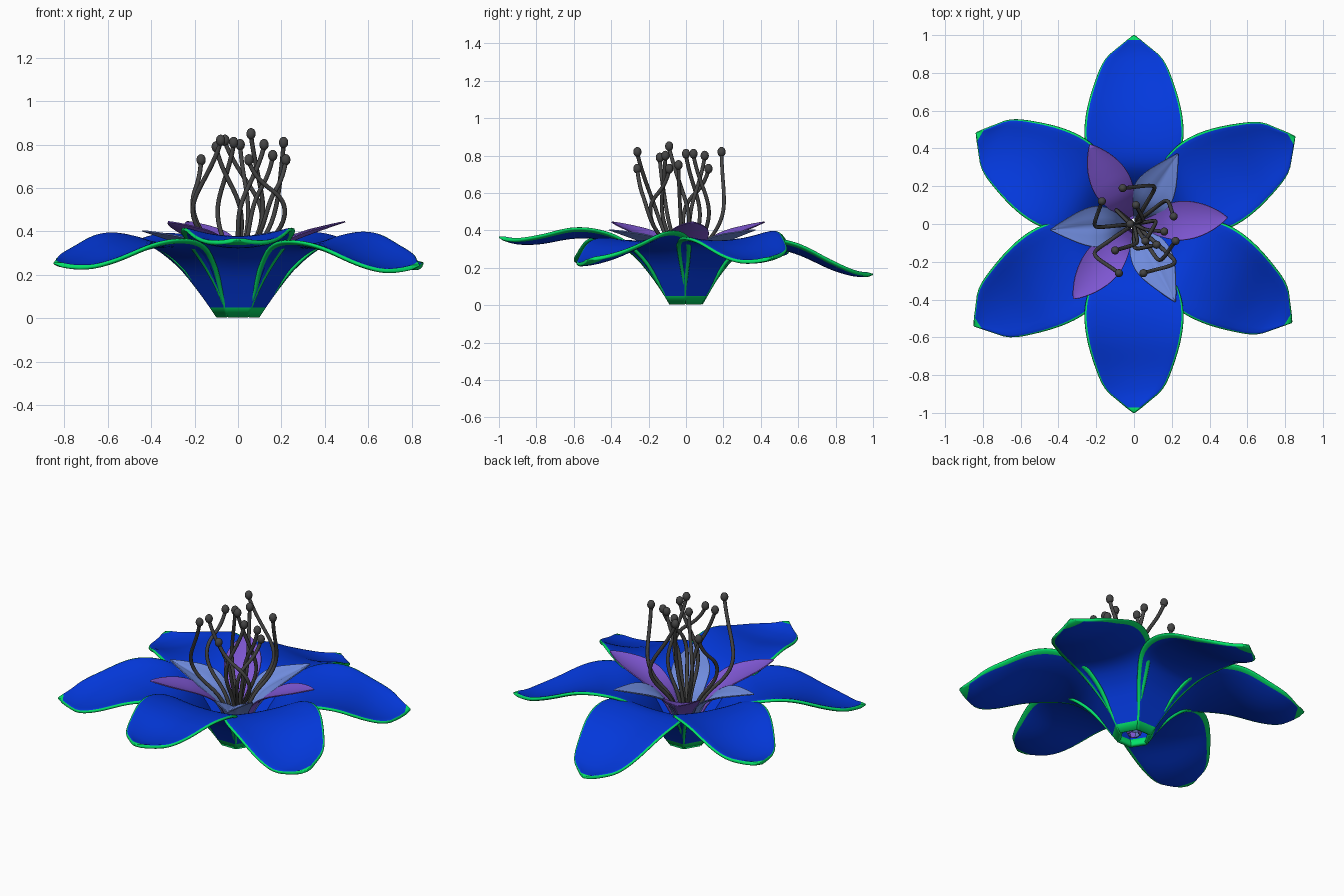
import bpy, bmesh, math
from mathutils import Vector

if "Cube" in bpy.data.objects:
    bpy.data.objects.remove(bpy.data.objects["Cube"])


def material(name, rgb):
    m = bpy.data.materials.new(name)
    m.diffuse_color = (*rgb, 1)
    m.use_nodes = True
    m.node_tree.nodes["Principled BSDF"].inputs["Base Color"].default_value = m.diffuse_color
    return m


BLUE = material("petal_blue", (0.001, 0.04, 0.72))
GREEN = material("rim_green", (0.001, 0.76, 0.14))
PURPLE = material("inner_purple", (0.21, 0.095, 0.65))
PALE = material("inner_pale_blue", (0.16, 0.26, 0.72))
GREY = material("stamen_grey", (0.06, 0.06, 0.06))


def spline(pts, r):
    """Smooth interpolation through (r, value, ...) rows."""
    n = len(pts)
    i = max(0, min(n - 2, sum(p[0] <= r for p in pts) - 1))
    a, b, c, d = (Vector(pts[max(0, min(n - 1, i + k))]) for k in (-1, 0, 1, 2))
    t = (r - b[0]) / (c[0] - b[0])
    m1 = (c - a) / (c[0] - a[0])
    m2 = (d - b) / (d[0] - b[0])
    h = c[0] - b[0]
    return (b * (2*t**3 - 3*t**2 + 1) + m1 * h * (t**3 - 2*t**2 + t)
            + c * (3*t**2 - 2*t**3) + m2 * h * (t**3 - t**2))


def petal(name, angle, rows, length, thick, mats, tilt=0, twist=0, nr=36, crease=0):
    """Petal swept along a profile of (radius, height, half width, edge lift)."""
    vs = [-1, -0.968, -0.89] + [0.89 * (k / 6 - 1) for k in range(1, 12)] + [0.89, 0.968, 1]
    ca, sa = math.cos(math.radians(angle)), math.sin(math.radians(angle))
    r0, r1 = rows[0][0], rows[-1][0]
    bordered = len(mats) > 1
    bm = bmesh.new()
    weight = bm.verts.layers.deform.verify()
    grid = []
    for i in range(nr + 1):
        r = r0 + (r1 - r0) * i / nr
        _, z, w, lift = spline(rows, r)
        z += tilt * max(0, (r - 0.3) / 0.7)
        line = []
        for v in vs:
            x, y = r * length, max(w, 0.003) * v
            h = z + lift * v * v + twist * y * 4 * max(0, r - 0.3)
            h -= crease * max(0, 1 - abs(v) * 3) * w
            vert = bm.verts.new((x * ca - y * sa, x * sa + y * ca, h))
            # the underside slopes up to a thin edge
            thin = bordered and (abs(v) == 1 or i == nr)
            vert[weight][0] = 0.3 if thin else 0.75 if bordered and abs(v) > 0.9 else 1
            line.append(vert)
        grid.append(line)
    last = len(vs) - 2
    for i in range(nr):
        for j in range(last + 1):
            f = bm.faces.new((grid[i][j], grid[i + 1][j], grid[i + 1][j + 1], grid[i][j + 1]))
            f.smooth = True
            # narrow green border on top, wider one underneath (slot + 3)
            if bordered:
                if j in (0, last) or i >= nr - 1 or f.calc_center_median().z < 0.05:
                    f.material_index = 2
                elif j in (1, last - 1) or i == nr - 2:
                    f.material_index = 1
    me = bpy.data.meshes.new(name)
    bm.to_mesh(me)
    bm.free()
    for m in mats:
        me.materials.append(m)
    ob = bpy.data.objects.new(name, me)
    bpy.context.collection.objects.link(ob)
    ob.vertex_groups.new(name="thickness")
    s = ob.modifiers.new("thickness", "SOLIDIFY")
    s.thickness, s.offset = thick, 0
    s.vertex_group = "thickness"
    s.material_offset = 3 if bordered else 0
    return ob


# Large outer petals: radius, height, half width, edge lift
OUTER = [(0.08, 0.01, 0.05, 0), (0.15, 0.13, 0.10, 0), (0.22, 0.235, 0.16, 0.005),
         (0.32, 0.315, 0.225, 0.018), (0.45, 0.335, 0.26, 0.035), (0.60, 0.315, 0.25, 0.045),
         (0.78, 0.255, 0.197, 0.035), (0.88, 0.235, 0.147, 0.02), (0.94, 0.235, 0.078, 0.008),
         (1.0, 0.245, 0.003, 0)]
SLOTS = [BLUE, BLUE, GREEN, BLUE, GREEN, GREEN]  # three for the top, three for the underside
for k, (ang, length, tilt, twist) in enumerate([
        (28.5, 0.97, 0.01, 0.08), (90, 1.0, -0.08, 0), (150, 0.965, 0.03, -0.03),
        (212.5, 1.005, 0.01, -0.07), (270, 1.0, 0.12, 0), (328, 0.985, 0, 0.10)]):
    petal(f"outer_petal_{k + 1}", ang, OUTER, length, 0.022, SLOTS, tilt, twist)

# Small inner petals, alternating purple and pale blue
INNER = [(0.03, 0.03, 0.02, 0), (0.08, 0.20, 0.05, 0.0), (0.14, 0.29, 0.08, 0.01),
         (0.22, 0.345, 0.102, 0.02), (0.30, 0.38, 0.098, 0.02), (0.38, 0.41, 0.072, 0.012),
         (0.45, 0.435, 0.03, 0.004), (0.48, 0.445, 0.002, 0)]
LOW_WIDTH = [0.02, 0.06, 0.095, 0.108, 0.09, 0.055, 0.02, 0.002]
LOW = [(r, z - 0.11 * max(0, r - 0.1), w, e) for (r, z, _, e), w in zip(INNER, LOW_WIDTH)]
for k, (ang, length) in enumerate([(4, 1.03), (119, 1.0), (231, 1.06)]):
    petal(f"inner_purple_petal_{k + 1}", ang, INNER, length, 0.006, [PURPLE], nr=20)
for k, (ang, length) in enumerate([(58, 0.91), (184, 0.92), (298, 0.97)]):
    petal(f"inner_pale_petal_{k + 1}", ang, LOW, length, 0.006, [PALE], nr=20, crease=0.12)


def stamen(i, head, mid):
    """Curved filament through a bulging middle point, with a rounded head."""
    hx, hy, hz = head
    mx, my = mid
    pts = [(mx * 0.1, my * 0.1, 0.08), (mx * 0.25, my * 0.25, 0.27), (mx * 0.75, my * 0.75, 0.37),
           (mx, my, 0.48), (mx * 0.8 + hx * 0.25, my * 0.8 + hy * 0.25, 0.58),
           (mx * 0.2 + hx * 0.8, my * 0.2 + hy * 0.8, hz - 0.10), (hx, hy, hz - 0.01)]
    cu = bpy.data.curves.new(f"stamen_filament_{i}", "CURVE")
    cu.dimensions = "3D"
    cu.bevel_depth, cu.bevel_resolution, cu.resolution_u = 0.0105, 2, 5
    sp = cu.splines.new("NURBS")
    sp.points.add(len(pts) - 1)
    for p, c in zip(sp.points, pts):
        p.co = (*c, 1)
    sp.use_endpoint_u, sp.order_u = True, 4
    cu.materials.append(GREY)
    ob = bpy.data.objects.new(cu.name, cu)
    bpy.context.collection.objects.link(ob)
    bpy.ops.object.select_all(action="DESELECT")
    ob.select_set(True)
    bpy.context.view_layer.objects.active = ob
    bpy.ops.object.convert(target="MESH")
    bpy.ops.object.shade_smooth()
    bpy.ops.mesh.primitive_uv_sphere_add(segments=14, ring_count=9, radius=0.022, location=head)
    tip = bpy.context.object
    tip.name = f"stamen_head_{i}"
    tip.scale.z = 1.2
    tip.data.materials.append(GREY)
    bpy.ops.object.shade_smooth()


for i, (head, mid) in enumerate([
        ((-0.17, 0.12, 0.73), (-0.21, -0.02)), ((-0.06, 0.19, 0.82), (0.12, 0.20)),
        ((0.01, 0.10, 0.80), (0.05, 0.02)), ((0.21, 0.04, 0.81), (0.17, 0.13)),
        ((0.16, -0.04, 0.75), (0.06, -0.03)), ((0.22, -0.09, 0.73), (0.13, -0.20)),
        ((0.12, -0.11, 0.80), (0.00, -0.13)), ((0.06, -0.09, 0.85), (0.12, 0.02)),
        ((0.05, -0.26, 0.73), (0.23, -0.20)), ((-0.08, -0.26, 0.82), (-0.22, -0.15)),
        ((-0.10, -0.14, 0.79), (0.02, -0.10)), ((-0.02, 0.00, 0.81), (-0.10, 0.08))]):
    stamen(i + 1, head, mid)
